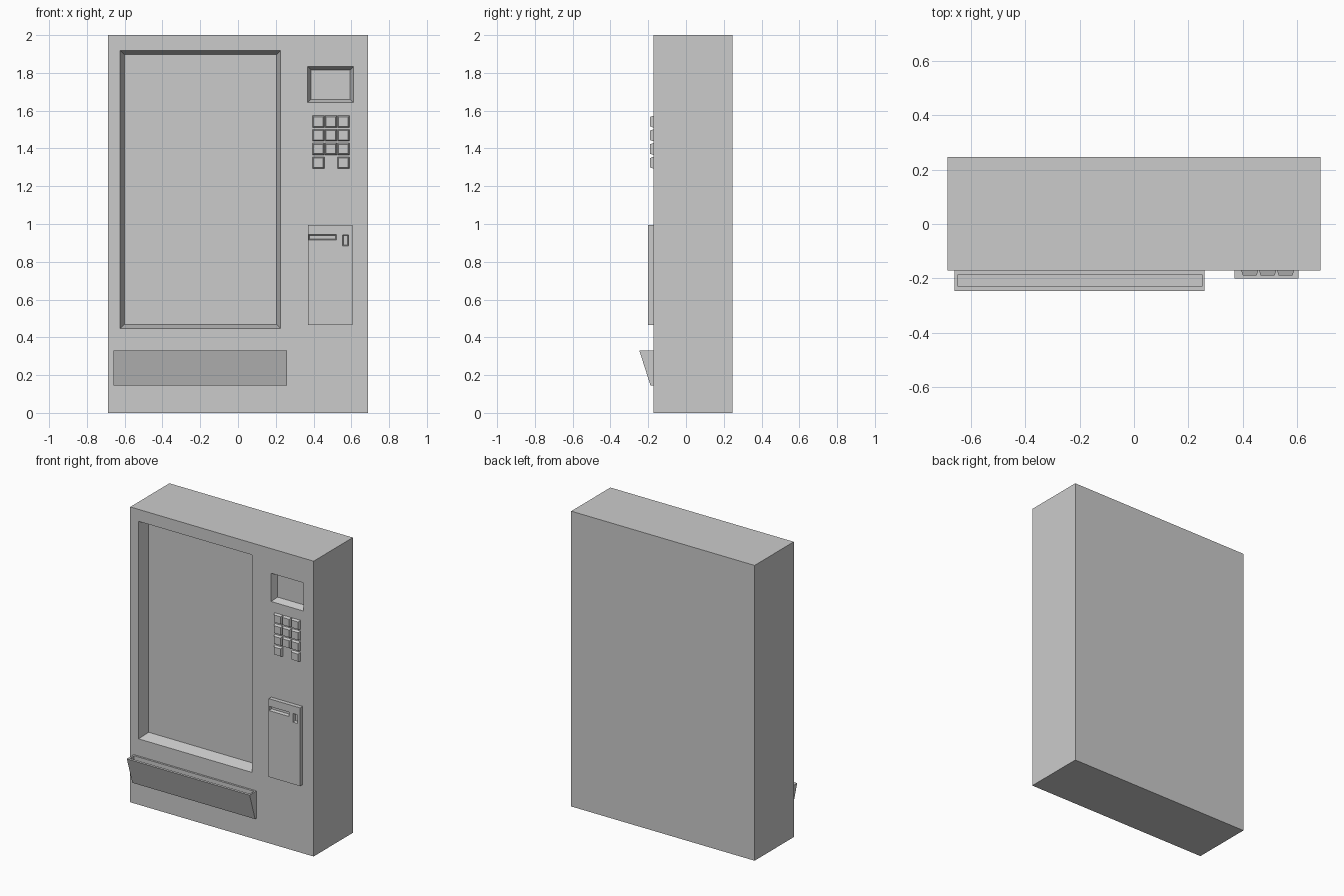
import bpy, bmesh

if "Cube" in bpy.data.objects:
    bpy.data.objects.remove(bpy.data.objects["Cube"])

FRONT = -0.172   # cabinet front plane
BACK = 0.247
PANEL = -0.2     # payment panel front plane


def make_object(name, verts, faces):
    mesh = bpy.data.meshes.new(name)
    bm = bmesh.new()
    vs = [bm.verts.new(v) for v in verts]
    for f in faces:
        bm.faces.new([vs[i] for i in f])
    bmesh.ops.recalc_face_normals(bm, faces=bm.faces)
    bm.to_mesh(mesh)
    bm.free()
    obj = bpy.data.objects.new(name, mesh)
    bpy.context.collection.objects.link(obj)
    return obj


def frustum(name, x, z, y_a, y_b, inset=0.0):
    """Box with rectangle x, z at y_a, shrunk by inset at y_b."""
    verts = []
    for y, i in ((y_a, 0.0), (y_b, inset)):
        verts += [(x[0] + i, y, z[0] + i), (x[1] - i, y, z[0] + i),
                  (x[1] - i, y, z[1] - i), (x[0] + i, y, z[1] - i)]
    faces = [(0, 1, 2, 3), (4, 5, 6, 7)]
    faces += [(k, (k + 1) % 4, (k + 1) % 4 + 4, k + 4) for k in range(4)]
    return make_object(name, verts, faces)


def cut(target, cutter):
    cutter.hide_render = True
    mod = target.modifiers.new("cut", 'BOOLEAN')
    mod.operation = 'DIFFERENCE'
    mod.solver = 'EXACT'
    mod.object = cutter
    bpy.context.view_layer.objects.active = target
    bpy.ops.object.modifier_apply(modifier=mod.name)
    bpy.data.objects.remove(cutter)


def recess(target, x, z, plane, depth, inset):
    """Tapered pocket; the cutter continues its slope in front of the plane."""
    e = 0.1
    g = inset * e
    cut(target, frustum("cutter", (x[0] - g, x[1] + g), (z[0] - g, z[1] + g),
                        plane - depth * e, plane + depth, inset * (1 + e)))


# Cabinet with display window and screen pockets
cabinet = frustum("cabinet", (-0.687, 0.687), (0, 2), FRONT, BACK)
recess(cabinet, (-0.624, 0.226), (0.446, 1.919), FRONT, 0.075, 0.022)
recess(cabinet, (0.369, 0.611), (1.642, 1.833), FRONT, 0.045, 0.017)

# Keypad, with no middle key in the bottom row
for row in range(4):
    for col in range(3):
        if row == 3 and col == 1:
            continue
        x, z = 0.394 + col * 0.066, 1.574 - row * 0.0725
        frustum("keypad_button", (x, x + 0.064), (z - 0.064, z),
                FRONT + 0.002, -0.19, 0.007)

# Payment panel with note slot and coin slot
panel = frustum("payment_panel", (0.37, 0.605), (0.465, 0.995), FRONT + 0.002, PANEL)
recess(panel, (0.373, 0.521), (0.915, 0.944), PANEL, 0.02, 0.005)
recess(panel, (0.553, 0.586), (0.884, 0.943), PANEL, 0.02, 0.005)

# Wedge-shaped delivery tray, open on top
profile = [(FRONT + 0.002, 0.145), (-0.188, 0.145), (-0.247, 0.33), (FRONT + 0.002, 0.33)]
tray = make_object("delivery_tray",
                   [(x, y, z) for x in (-0.66, 0.26) for y, z in profile],
                   [(0, 1, 2, 3), (4, 5, 6, 7)] +
                   [(k, (k + 1) % 4, (k + 1) % 4 + 4, k + 4) for k in range(4)])
cut(tray, frustum("cutter", (-0.648, 0.25), (0.29, 0.36), -0.23, -0.185))
